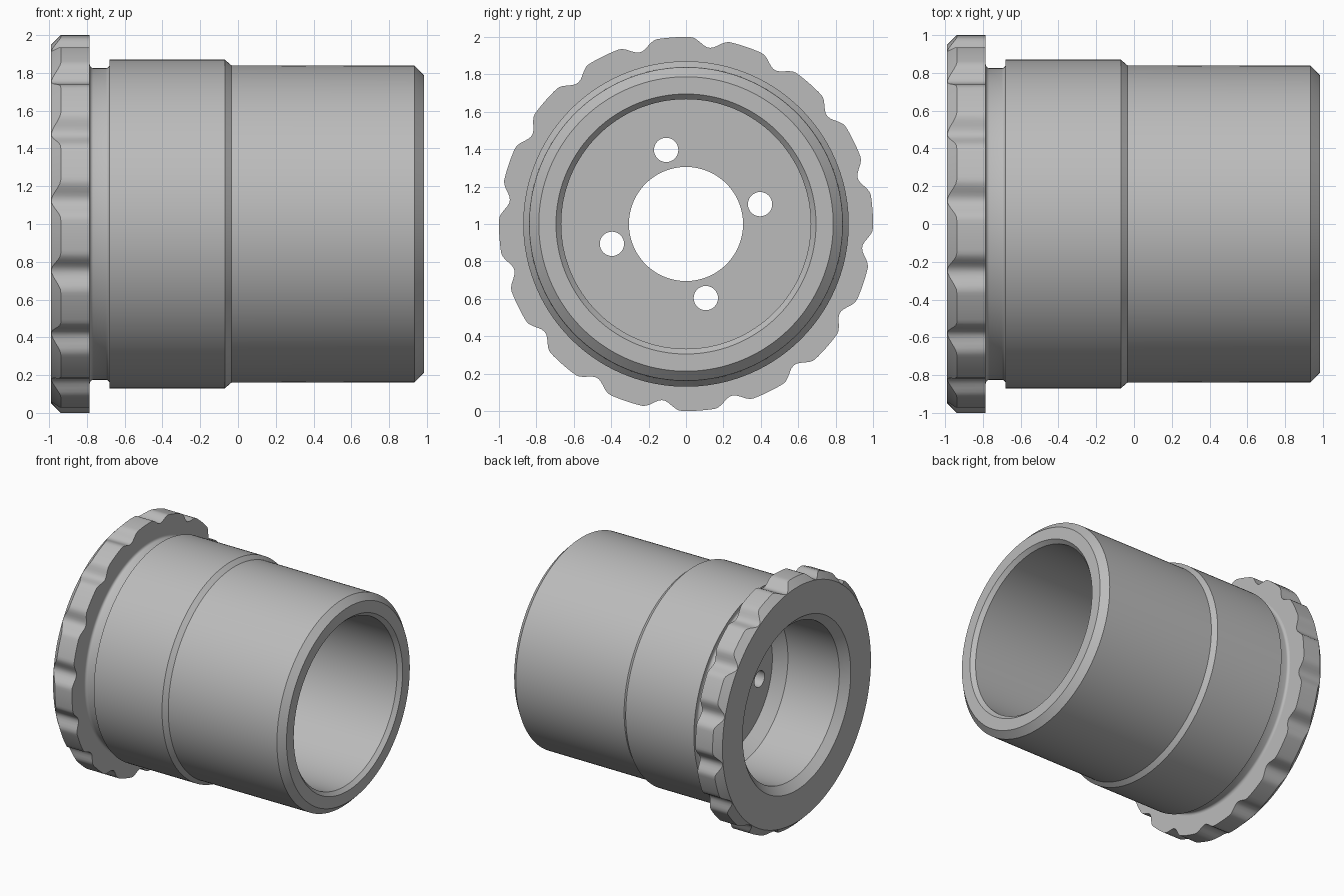
import bpy, bmesh, math
from mathutils import Matrix

cube = bpy.data.objects.get("Cube")
if cube:
    bpy.data.objects.remove(cube, do_unlink=True)

SEGMENTS = 320
NOTCHES = 16
HOLES = 4
PHASE = math.radians(15)

metal = bpy.data.materials.new("satin_grey")
metal.use_nodes = True
grey = (0.5, 0.5, 0.5, 1)
metal.diffuse_color = grey
metal.node_tree.nodes["Principled BSDF"].inputs["Base Color"].default_value = grey


def finish(bm, name):
    """Turn a bmesh into a shaded object."""
    bmesh.ops.recalc_face_normals(bm, faces=bm.faces)
    mesh = bpy.data.meshes.new(name)
    bm.to_mesh(mesh)
    bm.free()
    mesh.materials.append(metal)
    obj = bpy.data.objects.new(name, mesh)
    bpy.context.collection.objects.link(obj)
    return obj


def smooth(obj):
    bpy.ops.object.select_all(action='DESELECT')
    obj.select_set(True)
    bpy.context.view_layer.objects.active = obj
    bpy.ops.object.shade_smooth_by_angle(angle=math.radians(25))


def lathe(name, profile):
    """Revolve a closed (x, radius) profile, given per angle, about the long axis."""
    bm = bmesh.new()
    rings = []
    for i in range(SEGMENTS):
        a = 2 * math.pi * i / SEGMENTS
        rings.append([bm.verts.new((x, r * math.cos(a), 1 + r * math.sin(a)))
                      for x, r in profile(a)])
    for i, ring in enumerate(rings):
        after = rings[(i + 1) % SEGMENTS]
        for j in range(len(ring)):
            k = (j + 1) % len(ring)
            bm.faces.new((ring[j], ring[k], after[k], after[j]))
    return finish(bm, name)


def rim_radius(a):
    """Outer radius of the collar, dipping smoothly at each grip notch."""
    pitch = 2 * math.pi / NOTCHES
    offset = (a - PHASE + pitch / 2) % pitch - pitch / 2
    half = math.radians(6.2)
    if abs(offset) >= half:
        return 1.0
    return 1 - 0.025 * (1 + math.cos(math.pi * offset / half))


def collar_profile(a):
    r = rim_radius(a)
    face = 0.948
    return [(-0.99, 0.69), (-0.99, face), (-0.99 + r - face, r),
            (-0.785, r), (-0.785, 0.63), (-0.93, 0.63)]


# Relief groove with rounded corners, shoulder, barrel and bores
def fillet(cx, cr, radius, start, end, steps=5):
    return [(cx + radius * math.cos(t), cr + radius * math.sin(t))
            for t in (math.radians(start + (end - start) * s / steps)
                      for s in range(steps + 1))]


groove = (fillet(-0.765, 0.845, 0.02, 180, 270)
          + fillet(-0.70, 0.845, 0.02, 270, 360))
barrel = [(-0.785, 0.63)] + groove + [
    (-0.68, 0.87), (-0.07, 0.87), (-0.035, 0.84), (0.935, 0.838),
    (0.985, 0.787), (0.985, 0.695), (0.955, 0.667), (-0.25, 0.667),
    (-0.25, 0.305), (-0.38, 0.305), (-0.38, 0.56), (-0.47, 0.63)]

collar = lathe("scalloped_collar", collar_profile)
sleeve = lathe("stepped_sleeve", lambda a: barrel)

# Bolt holes through the inner web
bm = bmesh.new()
for i in range(HOLES):
    a = PHASE + 2 * math.pi * i / HOLES
    place = (Matrix.Translation((-0.315, 0.41 * math.cos(a), 1 + 0.41 * math.sin(a)))
             @ Matrix.Rotation(math.pi / 2, 4, 'Y'))
    bmesh.ops.create_cone(bm, cap_ends=True, segments=48, radius1=0.065,
                          radius2=0.065, depth=0.3, matrix=place)
cutter = finish(bm, "bolt_hole_cutter")
cutter.hide_render = True
cut = sleeve.modifiers.new("bolt_holes", 'BOOLEAN')
cut.operation = 'DIFFERENCE'
cut.solver = 'EXACT'
cut.object = cutter
bpy.context.view_layer.objects.active = sleeve
bpy.ops.object.modifier_apply(modifier=cut.name)
bpy.data.objects.remove(cutter, do_unlink=True)

for part in (collar, sleeve):
    smooth(part)
